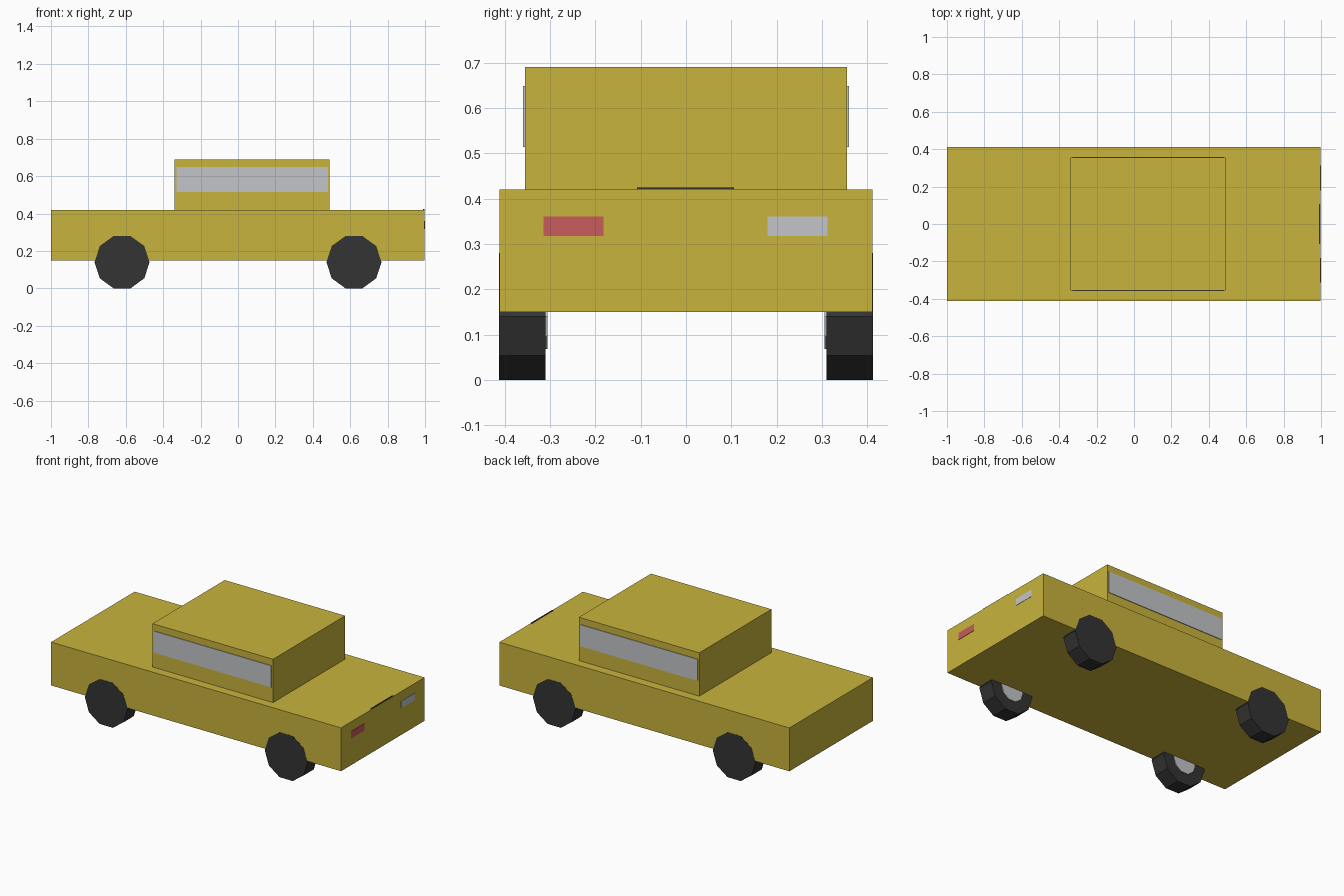
import bpy, math

if "Cube" in bpy.data.objects:
    bpy.data.objects.remove(bpy.data.objects["Cube"])


def material(name, rgb):
    m = bpy.data.materials.new(name)
    m.diffuse_color = (*rgb, 1)
    m.use_nodes = True
    m.node_tree.nodes["Principled BSDF"].inputs["Base Color"].default_value = m.diffuse_color
    return m


YELLOW = material("yellow_paint", (0.58, 0.456, 0.045))
DARK = material("dark_rubber", (0.034, 0.034, 0.034))
GREY = material("light_grey", (0.55, 0.56, 0.58))
RED = material("red_lens", (0.578, 0.105, 0.105))


def box(name, x, y, z, mat):
    """Box from (min, max) pairs on each axis."""
    bpy.ops.mesh.primitive_cube_add(size=1, location=[sum(r) / 2 for r in (x, y, z)])
    ob = bpy.context.object
    ob.name = name
    ob.scale = [r[1] - r[0] for r in (x, y, z)]
    bpy.ops.object.transform_apply(location=False, rotation=False, scale=True)
    ob.data.materials.append(mat)
    return ob


def disc(name, x, y, radius, mat):
    """Ten-sided drum along y, flat side down, at axle height."""
    bpy.ops.mesh.primitive_cylinder_add(
        vertices=10, radius=radius, depth=abs(y[1] - y[0]),
        location=(x, sum(y) / 2, 0.14), rotation=(math.pi / 2, 0, math.pi))
    ob = bpy.context.object
    ob.name = name
    # turn so that vertices lie level with the axle
    for v in ob.data.vertices:
        v.co.x, v.co.y = v.co.y, v.co.x
    ob.data.flip_normals()
    ob.data.materials.append(mat)
    return ob


# Body and cabin
box("body", (-1, 0.998), (-0.411, 0.411), (0.15, 0.42), YELLOW)
box("cabin", (-0.34, 0.49), (-0.355, 0.355), (0.42, 0.69), YELLOW)

# Side windows and wheels with inner hubs
for s, side in ((-1, "right"), (1, "left")):
    box(side + "_window", (-0.33, 0.48), sorted((s * 0.353, s * 0.359)), (0.514, 0.648), GREY)
    for x, end in ((-0.62, "rear"), (0.62, "front")):
        disc(f"{end}_{side}_wheel", x, (s * 0.31, s * 0.412), 0.147, DARK)
        disc(f"{end}_{side}_hub", x, (s * 0.306, s * 0.312), 0.075, GREY)

# Lamps and the plate peeping over the end of the body
box("red_lamp", (0.993, 1.0), (-0.314, -0.182), (0.317, 0.36), RED)
box("white_lamp", (0.993, 1.0), (0.18, 0.312), (0.317, 0.36), GREY)
box("end_plate", (0.99, 0.996), (-0.108, 0.106), (0.33, 0.424), DARK)
